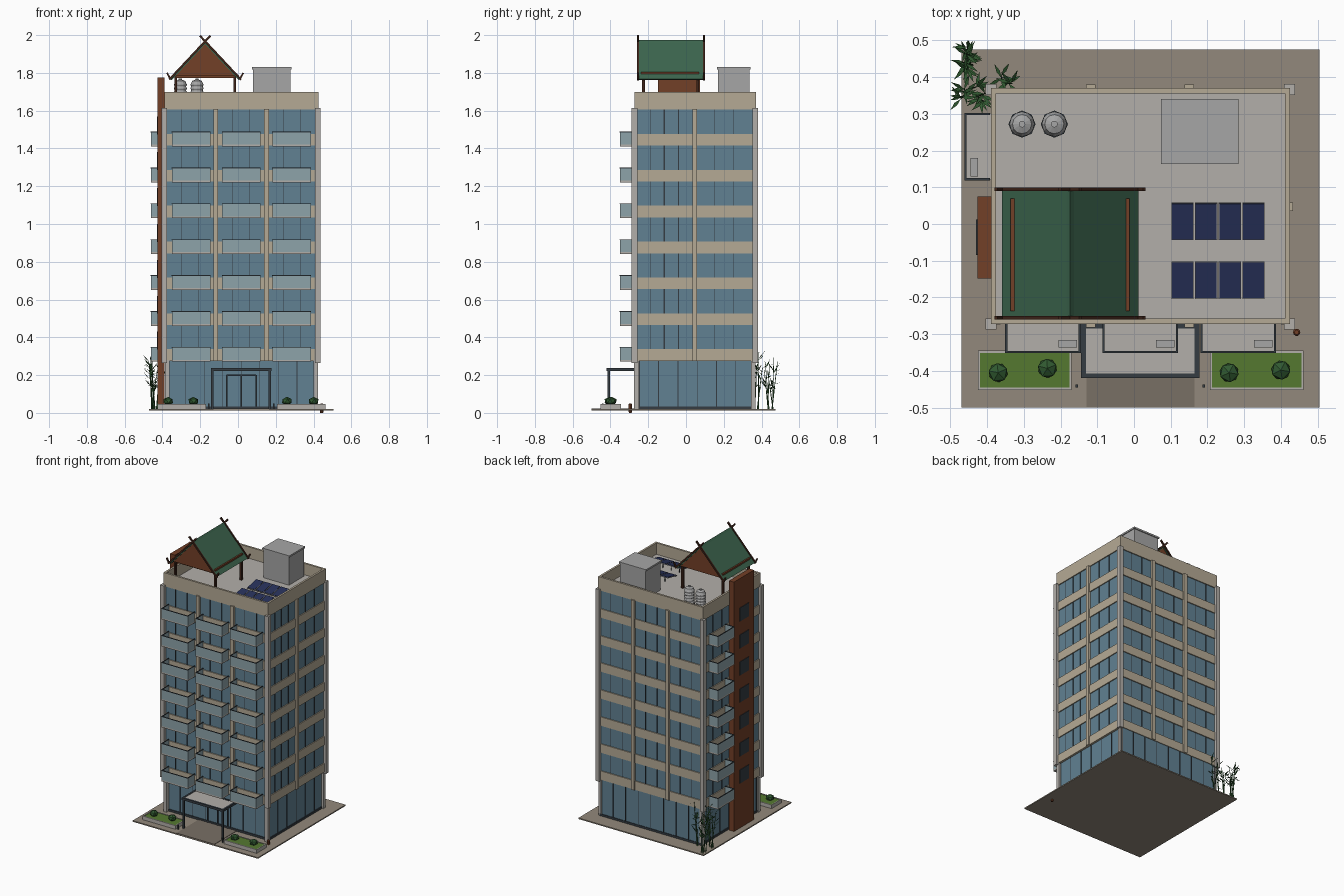
import bpy, bmesh, math, random
from mathutils import Vector, Matrix

if "Cube" in bpy.data.objects:
    bpy.data.objects.remove(bpy.data.objects["Cube"])

random.seed(4)

def mat(name, r, g, b):
    m = bpy.data.materials.new(name)
    m.diffuse_color = (r, g, b, 1)
    m.use_nodes = True
    m.node_tree.nodes["Principled BSDF"].inputs["Base Color"].default_value = m.diffuse_color
    return m

BEIGE = mat("beige_render", .46, .40, .30)
GLASS = mat("blue_glass", .12, .22, .29)
RAIL = mat("pale_glass", .27, .37, .40)
PALE = mat("pale_concrete", .45, .43, .40)
DARK = mat("dark_metal", .035, .045, .055)
PAVE = mat("paving", .29, .25, .20)
PATH = mat("path_stone", .19, .16, .13)
RUST = mat("rust_cladding", .17, .05, .02)
WOOD = mat("dark_timber", .05, .018, .01)
ROOF = mat("green_tile", .045, .13, .075)
GRASS = mat("lawn", .09, .19, .03)
LEAF = mat("leaf_green", .03, .10, .03)
NAVY = mat("solar_navy", .02, .03, .10)
GREY = mat("grey_metal", .38, .38, .38)

def finish(name, bm, m):
    bmesh.ops.recalc_face_normals(bm, faces=bm.faces[:])
    me = bpy.data.meshes.new(name)
    bm.to_mesh(me)
    bm.free()
    ob = bpy.data.objects.new(name, me)
    bpy.context.collection.objects.link(ob)
    me.materials.append(m)
    return ob

def boxes(name, items, m):
    """One object from boxes given as (x0, x1, y0, y1, z0, z1)."""
    bm = bmesh.new()
    for x0, x1, y0, y1, z0, z1 in items:
        M = Matrix.Translation(((x0 + x1) / 2, (y0 + y1) / 2, (z0 + z1) / 2)) @ \
            Matrix.Diagonal((x1 - x0, y1 - y0, z1 - z0, 1))
        bmesh.ops.create_cube(bm, size=1, matrix=M)
    return finish(name, bm, m)

def prisms(name, profiles, spans, m):
    """Extrude x-z profiles along y over each span."""
    bm = bmesh.new()
    for y0, y1 in spans:
        for p in profiles:
            a = [bm.verts.new((x, y0, z)) for x, z in p]
            b = [bm.verts.new((x, y1, z)) for x, z in p]
            bm.faces.new(a)
            bm.faces.new(b[::-1])
            for i in range(len(p)):
                j = (i + 1) % len(p)
                bm.faces.new((a[i], a[j], b[j], b[i]))
    return finish(name, bm, m)

def lathe(name, cx, cy, prof, n, m):
    bm = bmesh.new()
    rings = [[bm.verts.new((cx + r * math.cos(k * math.tau / n), cy + r * math.sin(k * math.tau / n), z))
              for k in range(n)] for r, z in prof]
    for a, b in zip(rings, rings[1:]):
        for k in range(n):
            bm.faces.new((a[k], a[(k + 1) % n], b[(k + 1) % n], b[k]))
    bm.faces.new(rings[0])
    bm.faces.new(rings[-1])
    return finish(name, bm, m)

def frame(x0, x1, y0, y1, z0, z1, t):
    """Four boxes forming a rectangular ring."""
    return [(x0, x1, y0, y0 + t, z0, z1), (x0, x1, y1 - t, y1, z0, z1),
            (x0, x0 + t, y0 + t, y1 - t, z0, z1), (x1 - t, x1, y0 + t, y1 - t, z0, z1)]

G = .02                                  # ground level
FLOORS = [.275 + .19 * i for i in range(7)]
X0, X1, Y0, Y1 = -.39, .425, -.272, .37  # wall faces
TOP = 1.61

# Site
boxes("ground_slab", [(-.47, .505, -.5, .475, .012, G)], PAVE)
boxes("entrance_path", [(-.13, .165, -.499, -.25, .015, G + .003)], PATH)

# Ground floor
boxes("lobby_glass", [(-.375, .41, -.247, .365, G, .275)], GLASS)
boxes("lobby_plinth", [(-.38, .415, -.252, .369, G, .034)], DARK)
mull = [(x - .002, x + .002, y - .003, y + .003, G, .275)
        for x in [-.375 + .0981 * i for i in range(9)] for y in (-.247, .365)]
mull += [(x - .003, x + .003, y - .002, y + .002, G, .275)
         for y in [-.247 + .102 * i for i in range(7)] for x in (-.375, .41)]
boxes("lobby_mullions", mull, DARK)
boxes("lobby_columns", [(x - .012, x + .012, y - .012, y + .012, G, .28)
                        for x in (-.375, .412) for y in (-.262, .355)], PALE)
boxes("entrance_door_frame", [(x - .004, x + .004, -.256, -.246, G, .2) for x in (-.06, .018, .096)]
      + [(-.06, .096, -.256, -.246, .196, .204)], DARK)

# Upper storeys
boxes("tower_glass", [(X0 + .007, X1 - .007, Y0 + .007, Y1 - .007, .28, TOP)], GLASS)
boxes("floor_bands", [(X0, X1, Y0, Y1, z, z + .062) for z in FLOORS], BEIGE)
PX, PY = (-.118, .15), .047
piers = [(x - .013, x + .013, y - .01, y + .01, .275, TOP) for x in PX for y in (Y0, Y1)]
piers += [(x - .008, x + .008, PY - .012, PY + .012, .275, TOP) for x in (X0, X1)]
boxes("wall_piers", piers, BEIGE)
boxes("corner_columns", [(x - .015, x + .015, y - .015, y + .015, .265, 1.615)
                         for x in (-.39, .423) for y in (-.273, .367)], PALE)
wm = []
for z in FLOORS:
    for x in (-.3, -.21, -.03, .06, .24, .33):
        wm += [(x - .0018, x + .0018, y - .004, y + .004, z + .062, z + .19) for y in (Y0 + .007, Y1 - .007)]
    for y in (-.19, -.115, -.04, .15, .25):
        w = .003 if y == -.115 else .0018
        wm += [(x - .004, x + .004, y - w, y + w, z + .062, z + .19) for x in (X0 + .007, X1 - .007)]
boxes("window_mullions", wm, DARK)

# Balconies with cooling units
slabs, rails, caps, units = [], [], [], []
for z in FLOORS:
    for x in (-.35, -.085, .182):
        slabs.append((x, x + .204, -.35, -.268, z - .004, z + .006))
        rails += frame(x, x + .204, -.35, -.27, z + .006, z + .07, .004)[::1][0:1] + \
            frame(x, x + .204, -.35, -.27, z + .006, z + .07, .004)[2:]
        caps += [(x - .001, x + .205, -.352, -.346, z + .07, z + .074)] + \
            [(a, a + .006, -.346, -.272, z + .07, z + .074) for a in (x - .001, x + .199)]
        units.append((x + .145, x + .195, -.336, -.316, z + .006, z + .045))
    slabs.append((-.46, -.388, .12, .302, z - .004, z + .006))
    f = frame(-.46, -.392, .12, .302, z + .006, z + .07, .004)
    rails += f[:3]
    caps += [(-.462, -.456, .119, .303, z + .07, z + .074)] + \
        [(-.456, -.392, y, y + .006, z + .07, z + .074) for y in (.119, .297)]
    units.append((-.445, -.425, .13, .18, z + .006, z + .045))
boxes("balcony_slabs", slabs, PALE)
boxes("balcony_glass_rails", rails, RAIL)
boxes("balcony_handrails", caps, DARK)
boxes("cooling_units", units, GREY)

# Rust fin on the left side
boxes("stair_fin", [(-.426, -.388, -.148, .075, G, 1.775)], RUST)
boxes("fin_windows", [(-.43, -.42, -.085, .012, z + .06, z + .155) for z in FLOORS], DARK)

# Roof deck and parapet
boxes("roof_deck", [(X0 + .01, X1 - .01, Y0 + .01, Y1 - .01, 1.6, 1.62)], PALE)
boxes("parapet", frame(X0, X1, Y0, Y1, 1.605, 1.7, .014), BEIGE)
boxes("lift_housing", [(.08, .278, .17, .335, 1.62, 1.82)], GREY)
boxes("lift_housing_cap", [(.073, .284, .164, .341, 1.818, 1.83)], GREY)
for i, x in enumerate((-.305, -.217)):
    prof = [(.031, 1.645)]
    for k in range(5):
        z = 1.65 + k * .02
        prof += [(.031, z), (.034, z + .005), (.034, z + .01), (.031, z + .015)]
    prof += [(.026, 1.757), (.009, 1.764), (.009, 1.77)]
    lathe(f"water_tank_{i + 1}", x, .272, prof, 12, GREY)
    lathe(f"tank_stand_{i + 1}", x, .272, [(.037, 1.62), (.037, 1.645)], 8, DARK)

# Solar panels, tilted to the front
def panel(name, m, inset, lift):
    bm = bmesh.new()
    for yc in (.007, -.153):
        for i in range(4):
            M = Matrix.Translation((.132 + i * .0645, yc, 1.645 + lift)) @ Matrix.Rotation(math.radians(12), 4, 'X') \
                @ Matrix.Diagonal((.061 - inset, .103 - inset, .005, 1))
            bmesh.ops.create_cube(bm, size=1, matrix=M)
    finish(name, bm, m)
panel("solar_frames", GREY, 0, 0)
panel("solar_cells", NAVY, .004, .002)
boxes("solar_legs", [(.13 + i * .0645, .134 + i * .0645, y, y + .004, 1.62, 1.645 + d)
                     for i in range(4) for yc in (.007, -.153)
                     for y, d in ((yc - .035, -.006), (yc + .035, .008))], DARK)

# Rooftop pavilion
C, RZ, EZ, HW = -.174, 1.968, 1.768, .186
prisms("pavilion_roof", [[(C, RZ), (C + HW, EZ), (C + HW - .009, EZ - .006), (C, RZ - .016),
                          (C - HW + .009, EZ - .006), (C - HW, EZ)]], [(-.252, .092)], ROOF)
prisms("ridge_cap", [[(C - .01, RZ - .008), (C, RZ + .005), (C + .01, RZ - .008)]], [(-.25, .09)], ROOF)
prisms("gable_panels", [[(C - .165, 1.783), (C + .165, 1.783), (C, 1.957)]], [(-.246, -.238), (.078, .086)], RUST)

def bar(x1, z1, x2, z2, w):
    d = Vector((x2 - x1, z2 - z1)).normalized() * w / 2
    return [(x1 - d.y, z1 + d.x), (x2 - d.y, z2 + d.x), (x2 + d.y, z2 - d.x), (x1 + d.y, z1 - d.x)]
barges = []
for s in (-1, 1):
    barges += [bar(C + s * .19, EZ - .004, C - s * .028, 1.997, .011),
               bar(C + s * .184, EZ, C + s * .202, 1.8, .009)]
prisms("bargeboards", barges, [(-.26, -.25), (.09, .1)], WOOD)
boxes("pavilion_posts", [(x - .007, x + .007, y - .007, y + .007, 1.62, 1.79)
                         for x in (-.33, -.018) for y in (-.225, .062)], WOOD)
boxes("pavilion_beams", [(x - .006, x + .006, -.237, .07, 1.78, 1.805) for x in (-.33, -.018)]
      + [(-.335, -.013, y - .006, y + .006, 1.773, 1.787) for y in (-.225, .062)], RUST)

# Entrance canopy
boxes("canopy_frame", frame(-.144, .178, -.42, -.272, .222, .238, .013), DARK)
boxes("canopy_panel", [(-.132, .166, -.408, -.272, .226, .236)], PALE)
boxes("canopy_posts", [(x - .006, x + .006, -.415, -.403, G, .225) for x in (-.136, .168)], DARK)

# Planters, shrubs and small fittings
for side, x in (("left", -.425), ("right", .207)):
    boxes(f"planter_rim_{side}", frame(x, x + .255, -.452, -.345, G, .046, .006), PALE)
    boxes(f"planter_lawn_{side}", [(x + .006, x + .249, -.446, -.351, G, .043)], GRASS)
bm = bmesh.new()
for x, y in ((-.37, -.405), (-.236, -.393), (.259, -.405), (.4, -.398)):
    M = Matrix.Translation((x, y, .062)) @ Matrix.Rotation(x * 9, 4, 'Z') @ Matrix.Diagonal((.029, .029, .023, 1))
    bmesh.ops.create_icosphere(bm, subdivisions=1, radius=1, matrix=M)
finish("shrubs", bm, LEAF)
lathe("litter_bin", .443, -.295, [(.008, 0), (.01, .02), (.01, .045), (.006, .05)], 10, RUST)
boxes("path_lights", [(x - .004, x + .004, -.445, -.437, G, .05) for x in (-.156, .19)], DARK)

# Bamboo in the back left corner
canes, leaves = bmesh.new(), bmesh.new()
for cx, cy, n in ((-.45, .447, 6), (-.443, .35, 5), (-.36, .39, 2)):
    for k in range(n):
        p = Vector((cx + random.uniform(-.015, .015), cy + random.uniform(-.015, .015), G))
        tip = p + Vector((random.uniform(-.03, .03), random.uniform(-.03, .03), random.uniform(.2, .31)))
        d = tip - p
        M = Matrix.Translation((p + tip) / 2) @ d.to_track_quat('Z', 'Y').to_matrix().to_4x4()
        bmesh.ops.create_cone(canes, cap_ends=True, segments=5, radius1=.003, radius2=.0015, depth=d.length, matrix=M)
        for j in range(6):
            b = p + d * random.uniform(.4, 1)
            a = random.uniform(0, math.tau)
            out = Vector((math.cos(a), math.sin(a), random.uniform(-.2, 1.2))) * .042
            w = Vector((-math.sin(a), math.cos(a), 0)) * .005
            e = b + out
            e.x, e.y, e.z = max(e.x, -.5), min(e.y, .5), min(e.z, .36)
            leaves.faces.new([leaves.verts.new(v) for v in (b, b + out * .45 + w, e, b + out * .45 - w)])
finish("bamboo_canes", canes, LEAF)
finish("bamboo_leaves", leaves, LEAF)
